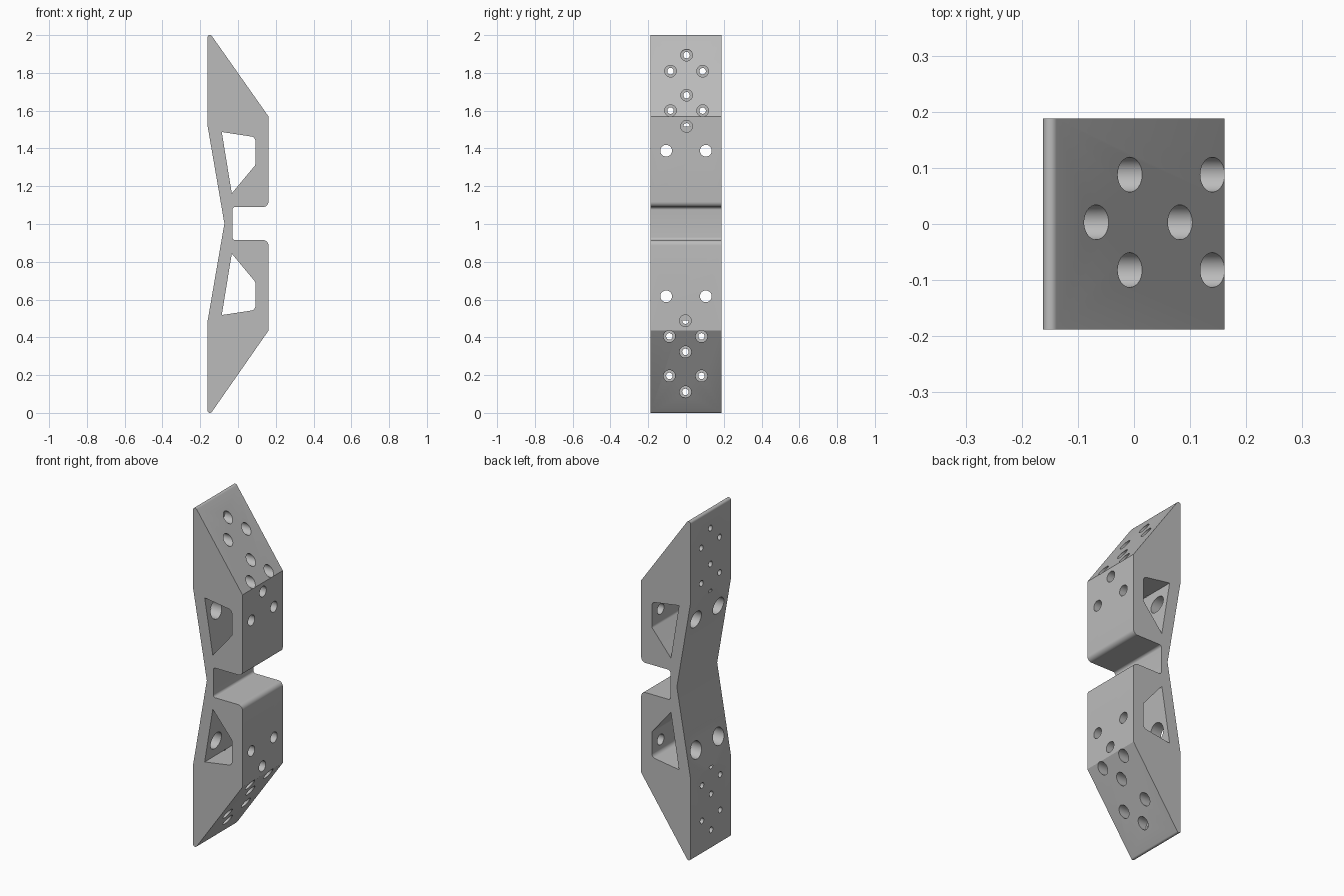
import bpy, bmesh, math
from mathutils import Vector

if "Cube" in bpy.data.objects:
    bpy.data.objects.remove(bpy.data.objects["Cube"])

HALF = 0.188     # half depth
MID = 2.005      # z + mirrored z

grey = bpy.data.materials.new("plain grey")
grey.use_nodes = True
grey.diffuse_color = (0.5, 0.5, 0.5, 1)
grey.node_tree.nodes["Principled BSDF"].inputs["Base Color"].default_value = (0.5, 0.5, 0.5, 1)


def finish(name, bm):
    bmesh.ops.recalc_face_normals(bm, faces=bm.faces)
    mesh = bpy.data.meshes.new(name)
    bm.to_mesh(mesh)
    bm.free()
    mesh.materials.append(grey)
    obj = bpy.data.objects.new(name, mesh)
    bpy.context.collection.objects.link(obj)
    return obj


def rounded(corners, steps=8):
    """Replace each (x, z, radius) corner by an arc."""
    out = []
    for i, (x, z, r) in enumerate(corners):
        p = Vector((x, z))
        if r == 0:
            out.append(p)
            continue
        a = (Vector(corners[i - 1][:2]) - p).normalized()
        b = (Vector(corners[(i + 1) % len(corners)][:2]) - p).normalized()
        half = a.angle(b) / 2
        centre = p + (a + b).normalized() * (r / math.sin(half))
        start = p + a * (r / math.tan(half)) - centre
        end = p + b * (r / math.tan(half)) - centre
        sweep = math.pi - 2 * half
        for k in range(steps + 1):
            t = k / steps
            d = start * math.sin((1 - t) * sweep) + end * math.sin(t * sweep)
            out.append(centre + d / math.sin(sweep))
    return out


def extrude(name, corners, half):
    bm = bmesh.new()
    face = bm.faces.new([bm.verts.new((p.x, -half, p.y)) for p in rounded(corners)])
    new = bmesh.ops.extrude_face_region(bm, geom=[face])["geom"]
    verts = [v for v in new if isinstance(v, bmesh.types.BMVert)]
    bmesh.ops.translate(bm, verts=verts, vec=(0, 2 * half, 0))
    return finish(name, bm)


def stepped_hole(y, z, back_r, front_r, step_x, side=1, half_open=False, n=32):
    """Cutter along x: back_r behind step_x, front_r ahead of it."""
    bm = bmesh.new()
    rings = []
    for x, r in ((-0.3, back_r), (step_x, back_r), (step_x, front_r), (0.3, front_r)):
        ring = []
        for k in range(n):
            a = 2 * math.pi * k / n
            dz = r * math.sin(a)
            if half_open and r == back_r:
                dz = side * max(0, side * dz)
            ring.append(bm.verts.new((x, y + r * math.cos(a), z + dz)))
        rings.append(ring)
    for lo, hi in zip(rings, rings[1:]):
        for k in range(n):
            j = (k + 1) % n
            bm.faces.new((lo[k], lo[j], hi[j], hi[k]))
    bm.faces.new(rings[0])
    bm.faces.new(rings[-1])
    bmesh.ops.remove_doubles(bm, verts=bm.verts, dist=1e-6)
    return finish("hole_cutter", bm)


def cut(body, cutter):
    mod = body.modifiers.new("cut", "BOOLEAN")
    mod.operation = "DIFFERENCE"
    mod.solver = "EXACT"
    mod.object = cutter
    bpy.context.view_layer.objects.active = body
    bpy.ops.object.modifier_apply(modifier=mod.name)
    bpy.data.objects.remove(cutter)


# Bracket body: side profile with a notch in the front and a bent back
upper = [(-0.162, 1.525, 0), (-0.162, 2.0287, 0.0132), (0.161, 1.57, 0),
         (0.161, 1.09, 0.028), (-0.03, 1.09, 0.015)]
lower = [(x, MID - z, r) for x, z, r in reversed(upper)]
lower[3] = (-0.162, -0.0287, 0.0132)
body = extrude("bracket_body", upper + lower + [(-0.072, MID / 2, 0)], HALF)

# Hollow windows through both arms
window = [(-0.086, 1.487, 0), (0.092, 1.46, 0.025), (0.092, 1.312, 0.02), (-0.033, 1.162, 0)]
cut(body, extrude("window_cutter", window, 0.3))
cut(body, extrude("window_cutter", [(x, MID - z, r) for x, z, r in window], 0.3))

# Screw holes, the lower arm being the upper one turned half around
screws = [(0, 1.894), (0.085, 1.809), (-0.085, 1.809), (0, 1.682),
          (0.085, 1.6), (-0.085, 1.6), (0, 1.517)]
for side in (1, -1):
    def turn(z):
        return z if side == 1 else MID - z
    for y, z in screws:
        cut(body, stepped_hole(side * (y + 0.003), turn(z), 0.017, 0.031, -0.11,
                               side, half_open=z < 1.55))
    for y in (0.105, -0.105):
        cut(body, stepped_hole(y, turn(1.388), 0.05, 0.031, 0.03))

bpy.ops.object.select_all(action="DESELECT")
body.select_set(True)
bpy.context.view_layer.objects.active = body
bpy.ops.object.shade_smooth_by_angle(angle=math.radians(30))
